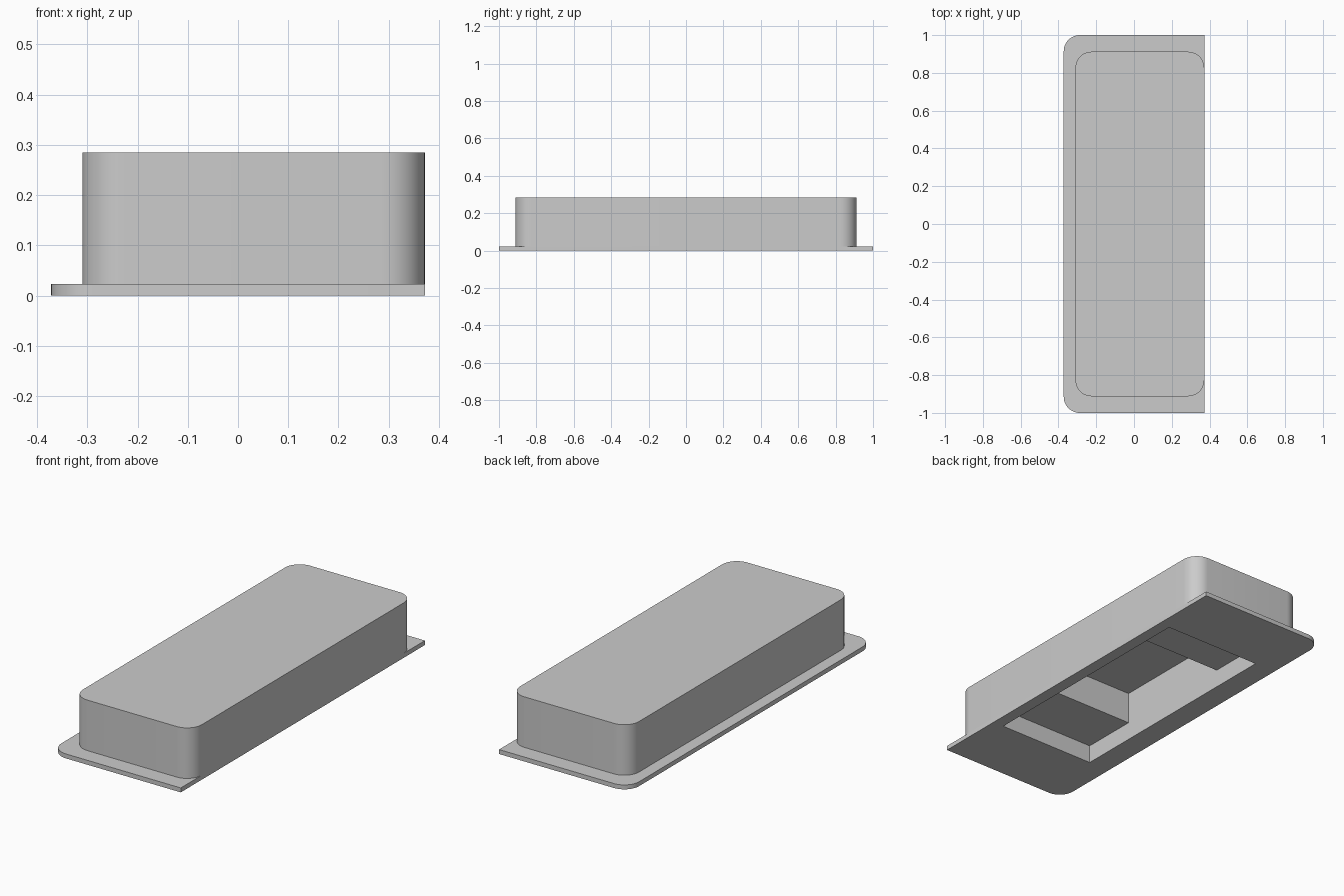
import bpy
import bmesh
import math

cube = bpy.data.objects.get("Cube")
if cube:
    bpy.data.objects.remove(cube, do_unlink=True)

X0, X1 = -0.372, 0.372      # flange sides; the +x side is flush with the housing
BODY_X0, BODY_Y = -0.31, 0.912
LIP, TOP = 0.023, 0.285     # flange thickness and total height
RADIUS = 0.085

grey = bpy.data.materials.new("plain grey")
grey.use_nodes = True
colour = (0.6, 0.6, 0.6, 1)
grey.diffuse_color = colour
grey.node_tree.nodes["Principled BSDF"].inputs["Base Color"].default_value = colour


def rounded_outline(x0, x1, y, r_left, r_right, steps=12):
    """Rectangle outline with separate radii for its -x and +x corners."""
    corners = [(x1, y, r_right), (x0, y, r_left), (x0, -y, r_left), (x1, -y, r_right)]
    points = []
    for i, (cx, cy, r) in enumerate(corners):
        if r == 0:
            points.append((cx, cy))
            continue
        mx = cx - math.copysign(r, cx)
        my = cy - math.copysign(r, cy)
        for k in range(steps + 1):
            a = (i + k / steps) * math.pi / 2
            points.append((mx + r * math.cos(a), my + r * math.sin(a)))
    return points


def extrude(name, points, offset):
    """Extrude a closed 3D outline along an offset into a solid."""
    bm = bmesh.new()
    face = bm.faces.new([bm.verts.new(p) for p in points])
    result = bmesh.ops.extrude_face_region(bm, geom=[face], use_keep_orig=True)
    verts = [g for g in result["geom"] if isinstance(g, bmesh.types.BMVert)]
    bmesh.ops.translate(bm, verts=verts, vec=offset)
    bmesh.ops.recalc_face_normals(bm, faces=bm.faces)
    mesh = bpy.data.meshes.new(name)
    bm.to_mesh(mesh)
    bm.free()
    mesh.materials.append(grey)
    obj = bpy.data.objects.new(name, mesh)
    bpy.context.collection.objects.link(obj)
    return obj


# Housing and the thin flange around three of its sides
housing = extrude("housing",
                  [(x, y, LIP) for x, y in rounded_outline(BODY_X0, X1, BODY_Y, RADIUS, RADIUS)],
                  (0, 0, TOP - LIP))
flange = extrude("flange",
                 [(x, y, 0) for x, y in rounded_outline(X0, X1, 1, RADIUS, 0)],
                 (0, 0, LIP))

# Stepped recess: shallow shelves at both ends, deep pocket in the middle
half_steps = [(0.64, -0.1), (0.64, 0.095), (0.34, 0.095), (0.34, 0.262)]
steps = half_steps + [(-y, z) for y, z in reversed(half_steps)]
cutter = extrude("recess_cutter", [(-0.25, y, z) for y, z in steps], (0.56, 0, 0))
cutter.hide_render = True
cutter.hide_viewport = True

for part in (housing, flange):
    cut = part.modifiers.new("recess", "BOOLEAN")
    cut.operation = "DIFFERENCE"
    cut.solver = "EXACT"
    cut.object = cutter
    bpy.ops.object.select_all(action="DESELECT")
    part.select_set(True)
    bpy.context.view_layer.objects.active = part
    bpy.ops.object.modifier_apply(modifier=cut.name)
    bpy.ops.object.shade_smooth_by_angle(angle=math.radians(30))

bpy.data.objects.remove(cutter, do_unlink=True)
